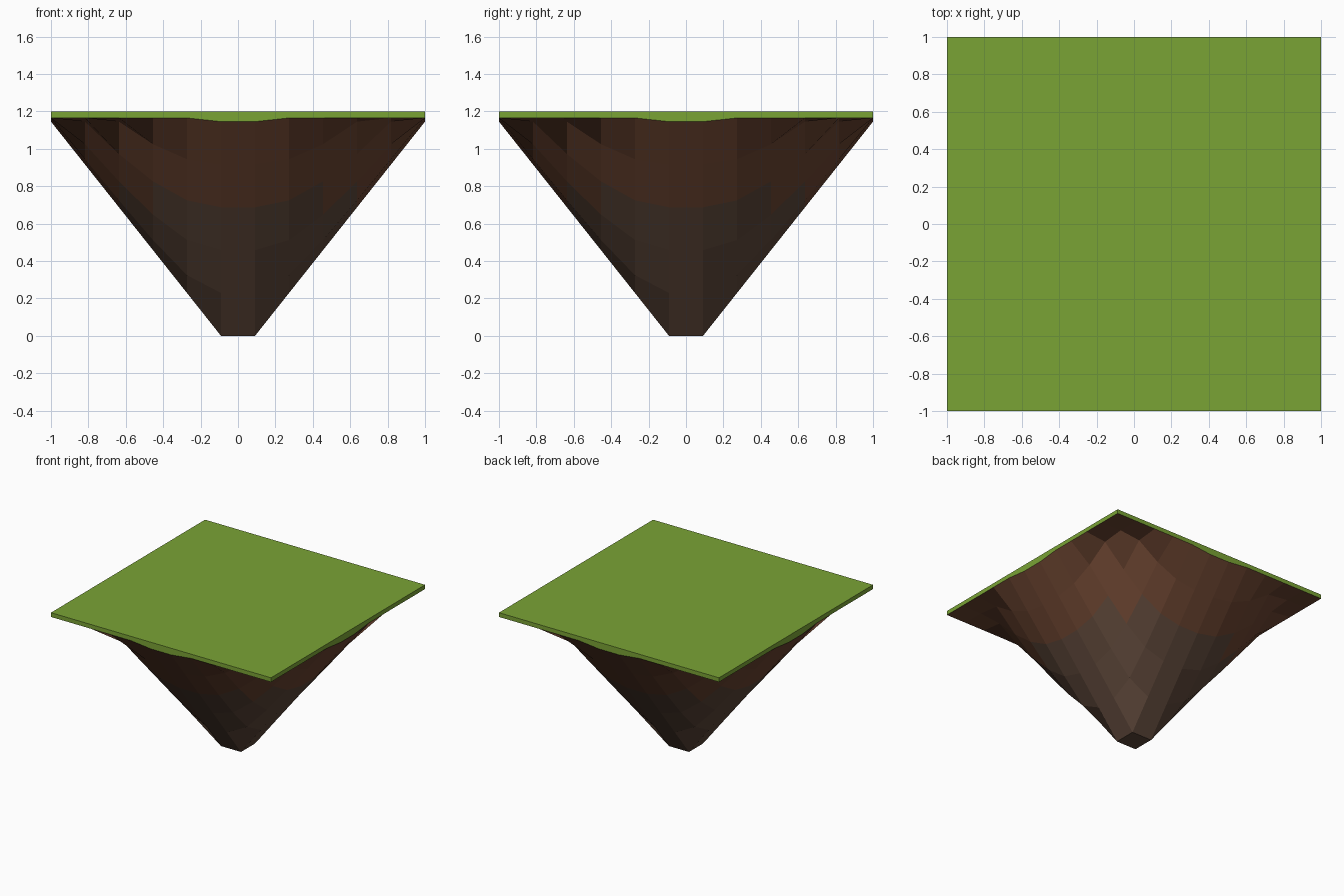
import bpy, bmesh
from math import hypot

if "Cube" in bpy.data.objects:
    bpy.data.objects.remove(bpy.data.objects["Cube"])

CELLS = 11                      # ground grid resolution
TOP, RIM, SLOPE = 1.2, 1.165, 1.26
STEP = 2 / CELLS
CORE = STEP / 2                 # half width of the flat tip


def material(name, rgb):
    m = bpy.data.materials.new(name)
    m.diffuse_color = (*rgb, 1)
    m.use_nodes = True
    m.node_tree.nodes["Principled BSDF"].inputs["Base Color"].default_value = m.diffuse_color
    return m


def make_object(name, bm, mats):
    bmesh.ops.recalc_face_normals(bm, faces=bm.faces)
    me = bpy.data.meshes.new(name)
    bm.to_mesh(me)
    bm.free()
    for m in mats:
        me.materials.append(m)
    ob = bpy.data.objects.new(name, me)
    bpy.context.collection.objects.link(ob)
    return ob


def underside(x, y):
    # cone growing out of the square tip, cut off below the grass
    d = hypot(max(0, abs(x) - CORE), max(0, abs(y) - CORE))
    return min(RIM, SLOPE * d)


grass = material("grass", (0.195, 0.366, 0.036))
soil = material("soil", (0.147, 0.058, 0.030))
rock = material("rock", (0.107, 0.061, 0.040))

# Floating island: one closed shell of underside, walls and turf
bm = bmesh.new()
coords = [-1 + i * STEP for i in range(CELLS + 1)]
grid = [[bm.verts.new((x, y, underside(x, y))) for y in coords] for x in coords]

# Underside: rock low down, soil higher up
for i in range(CELLS):
    for j in range(CELLS):
        quad = (grid[i][j], grid[i][j + 1], grid[i + 1][j + 1], grid[i + 1][j])
        f = bm.faces.new(quad)
        f.material_index = 1 if sum(v.co.z for v in quad) / 4 > 0.74 else 2

# Grass walls around the rim, then the flat turf
rim = ([grid[i][0] for i in range(CELLS)] +
       [grid[CELLS][j] for j in range(CELLS)] +
       [grid[i][CELLS] for i in range(CELLS, 0, -1)] +
       [grid[0][j] for j in range(CELLS, 0, -1)])
upper = [bm.verts.new((v.co.x, v.co.y, TOP)) for v in rim]
for k in range(len(rim)):
    n = (k + 1) % len(rim)
    bm.faces.new((rim[k], rim[n], upper[n], upper[k])).material_index = 0
bm.faces.new(upper).material_index = 0

make_object("floating_island", bm, (grass, soil, rock))
